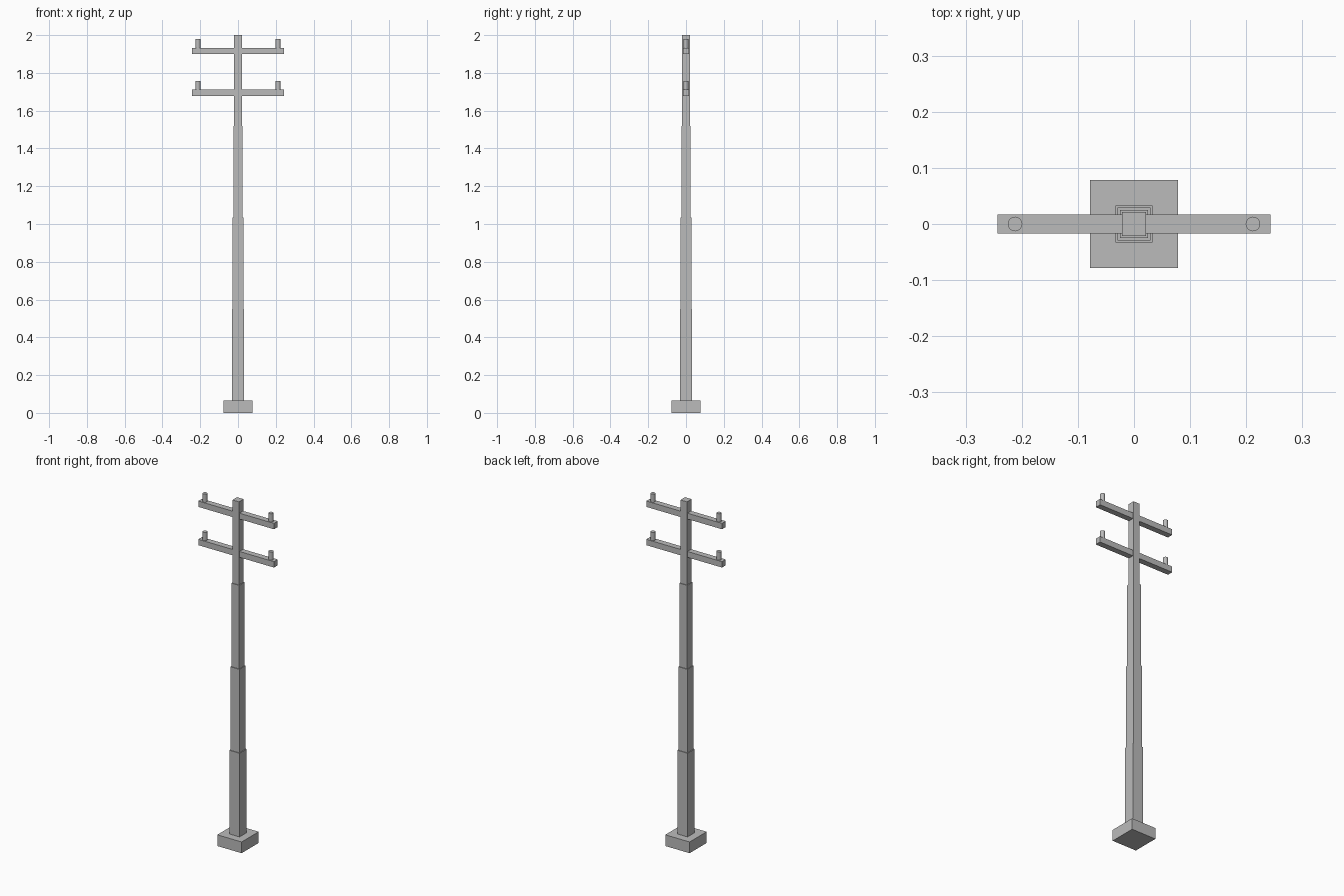
import bpy

if "Cube" in bpy.data.objects:
    bpy.data.objects.remove(bpy.data.objects["Cube"])

grey = bpy.data.materials.new("concrete grey")
grey.diffuse_color = (0.5, 0.5, 0.5, 1)
grey.use_nodes = True
grey.node_tree.nodes["Principled BSDF"].inputs["Base Color"].default_value = grey.diffuse_color


def box(name, half_x, half_y, z0, z1):
    bpy.ops.mesh.primitive_cube_add(size=1, location=(0, 0, (z0 + z1) / 2))
    ob = bpy.context.object
    ob.name = name
    ob.scale = (2 * half_x, 2 * half_y, z1 - z0)
    bpy.ops.object.transform_apply(location=False, rotation=False, scale=True)
    ob.data.materials.append(grey)
    return ob


def insulator(name, x, z0, z1):
    bpy.ops.mesh.primitive_cylinder_add(vertices=16, radius=0.013, depth=z1 - z0,
                                        location=(x, 0, (z0 + z1) / 2))
    ob = bpy.context.object
    ob.name = name
    ob.data.materials.append(grey)
    bpy.ops.object.shade_smooth_by_angle()


# Foundation block
box("base", 0.078, 0.078, 0, 0.065)

# Pole in four sections, each a little thinner than the one below
levels = [0.065, 0.55, 1.034, 1.518, 2.0]
for i in range(4):
    half = 0.033 - 0.004 * i
    box(f"pole_section_{i + 1}", half, half, levels[i], levels[i + 1])

# Two crossarms, each with an insulator near both ends
for label, z in (("lower", 1.694), ("upper", 1.916)):
    box(f"{label}_crossarm", 0.243, 0.017, z - 0.017, z + 0.017)
    for side, s in (("left", -1), ("right", 1)):
        insulator(f"{label}_{side}_insulator", s * 0.212, z + 0.017, z + 0.064)
